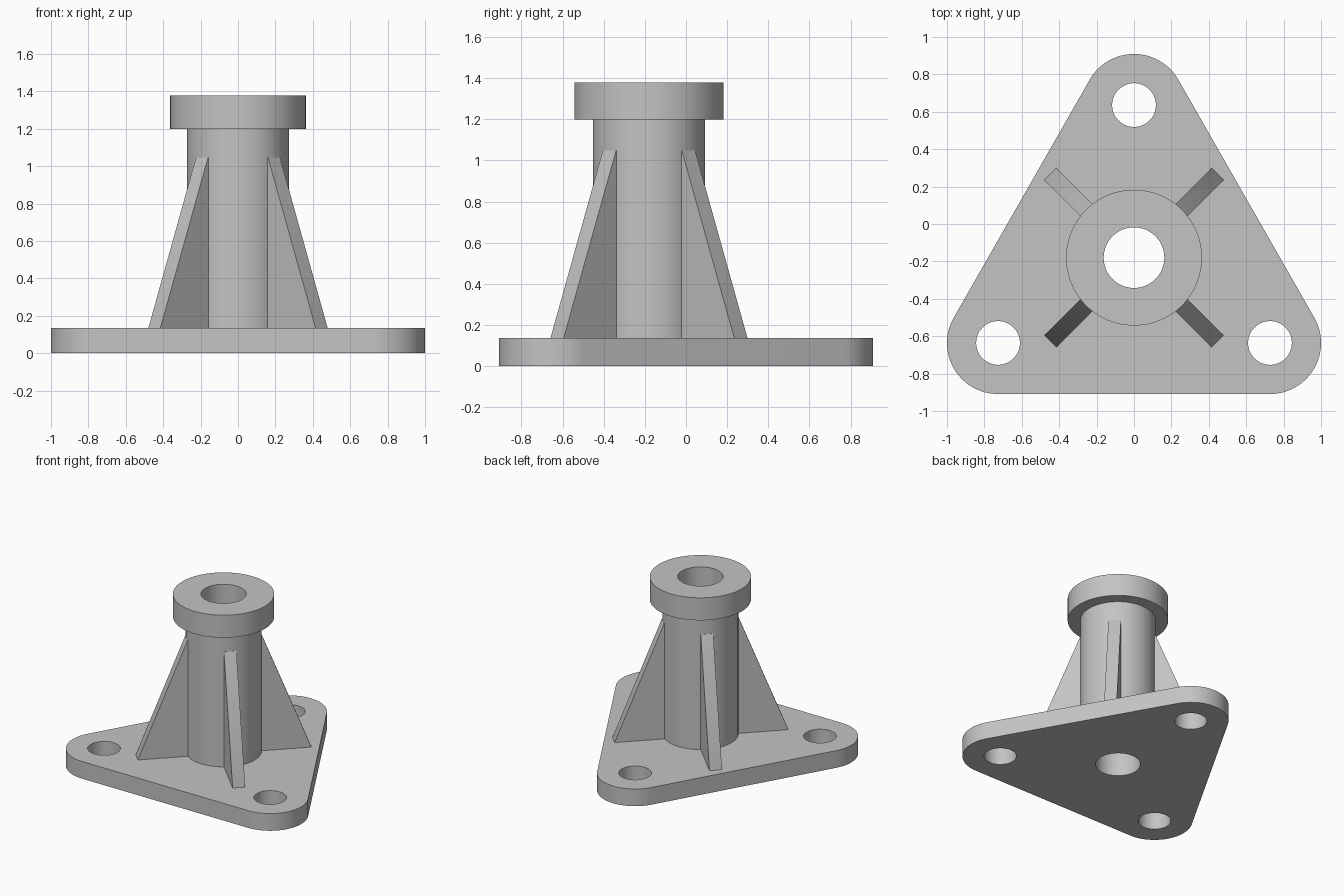
import bpy
import bmesh
from math import cos, sin, pi, radians
from mathutils import Matrix, Vector

default = bpy.data.objects.get("Cube")
if default:
    bpy.data.objects.remove(default, do_unlink=True)

PLATE_TOP = 0.136
AXIS_Y = -0.18
BORE = 0.162
TUBE = 0.272
CORNERS = [(0.727, -0.636), (0, 0.636), (-0.727, -0.636)]
CORNER_RADIUS = 0.273
SEGMENTS = 96

grey = bpy.data.materials.new("plain grey")
grey.use_nodes = True
colour = (0.55, 0.55, 0.55, 1)
grey.diffuse_color = colour
grey.node_tree.nodes["Principled BSDF"].inputs["Base Color"].default_value = colour


def finish(name, bm):
    """Turn a bmesh into a shaded object."""
    bmesh.ops.recalc_face_normals(bm, faces=bm.faces)
    mesh = bpy.data.meshes.new(name)
    bm.to_mesh(mesh)
    bm.free()
    mesh.materials.append(grey)
    obj = bpy.data.objects.new(name, mesh)
    bpy.context.collection.objects.link(obj)
    bpy.ops.object.select_all(action="DESELECT")
    obj.select_set(True)
    bpy.context.view_layer.objects.active = obj
    bpy.ops.object.shade_smooth_by_angle(angle=radians(30))
    return obj


def arc(centre, radius, start, sweep, steps):
    return [(centre[0] + radius * cos(start + sweep * i / steps),
             centre[1] + radius * sin(start + sweep * i / steps))
            for i in range(steps + 1)]


def extrude(bm, faces, direction):
    out = bmesh.ops.extrude_face_region(bm, geom=faces)
    verts = [g for g in out["geom"] if isinstance(g, bmesh.types.BMVert)]
    bmesh.ops.translate(bm, verts=verts, vec=direction)


# Base plate: rounded triangle with three bolt holes and the central bore
outline = []
for i, corner in enumerate(CORNERS):
    start = -pi / 2 + i * 2 * pi / 3
    outline += arc(corner, CORNER_RADIUS, start, 2 * pi / 3, SEGMENTS // 3)
loops = [outline, arc((0, AXIS_Y), BORE, 0, 2 * pi, SEGMENTS)[:-1]]
loops += [arc(c, 0.117, 0, 2 * pi, SEGMENTS // 2)[:-1] for c in CORNERS]

bm = bmesh.new()
edges = []
for loop in loops:
    verts = [bm.verts.new((x, y, 0)) for x, y in loop]
    edges += [bm.edges.new((v, verts[i - 1])) for i, v in enumerate(verts)]
bmesh.ops.triangle_fill(bm, edges=edges, use_beauty=True, normal=(0, 0, 1))
extrude(bm, bm.faces[:], Vector((0, 0, PLATE_TOP)))
finish("base_plate", bm)

# Column with a wider collar and a bore right through, turned on its axis
profile = [(BORE, PLATE_TOP), (TUBE, PLATE_TOP), (TUBE, 1.2),
           (0.363, 1.2), (0.363, 1.378), (BORE, 1.378)]
bm = bmesh.new()
verts = [bm.verts.new((r, 0, z)) for r, z in profile]
ring = [bm.edges.new((v, verts[i - 1])) for i, v in enumerate(verts)]
bmesh.ops.spin(bm, geom=verts + ring, cent=(0, 0, 0), axis=(0, 0, 1),
               angle=2 * pi, steps=SEGMENTS, use_merge=True)
bmesh.ops.remove_doubles(bm, verts=bm.verts, dist=0.0001)
bmesh.ops.translate(bm, verts=bm.verts, vec=(0, AXIS_Y, 0))
finish("collared_column", bm)

# Four tapering ribs on the diagonals, rooted in the column and plate
RIB_WIDTH = 0.091
side = [(0.21, 0.1), (0.632, 0.1), (0.632, PLATE_TOP), (TUBE, 1.047), (0.21, 1.047)]
for i, place in enumerate(("back_left", "back_right", "front_right", "front_left")):
    bm = bmesh.new()
    face = bm.faces.new([bm.verts.new((r, -RIB_WIDTH / 2, z)) for r, z in side])
    extrude(bm, [face], Vector((0, RIB_WIDTH, 0)))
    turn = Matrix.Rotation(pi / 4 + i * pi / 2, 4, "Z")
    bm.transform(Matrix.Translation((0, AXIS_Y, 0)) @ turn)
    finish(place + "_rib", bm)
